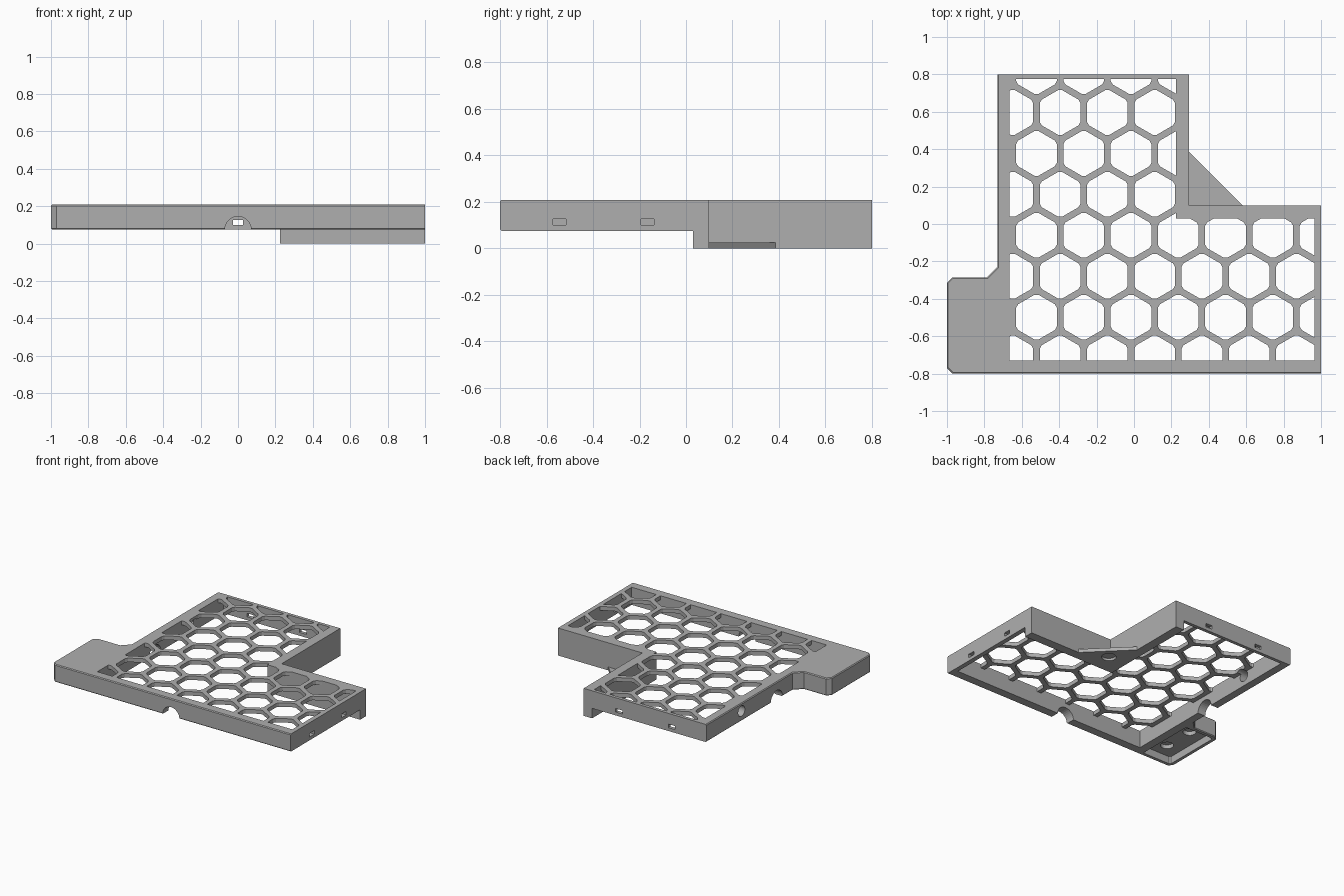
import bpy, bmesh, math
from mathutils import Matrix

cube = bpy.data.objects.get("Cube")
if cube:
    bpy.data.objects.remove(cube, do_unlink=True)

grey = bpy.data.materials.new("plain grey")
grey.use_nodes = True
grey.diffuse_color = (0.43, 0.43, 0.43, 1)
grey.node_tree.nodes["Principled BSDF"].inputs["Base Color"].default_value = (0.43, 0.43, 0.43, 1)


def add_prism(bm, points, low, high):
    """Extrude a flat outline from low to high."""
    face = bm.faces.new([bm.verts.new((x, y, low)) for x, y in points])
    new = bmesh.ops.extrude_face_region(bm, geom=[face])["geom"]
    bmesh.ops.translate(bm, vec=(0, 0, high - low),
                        verts=[v for v in new if isinstance(v, bmesh.types.BMVert)])


def finish(bm, name):
    bmesh.ops.recalc_face_normals(bm, faces=bm.faces[:])
    mesh = bpy.data.meshes.new(name)
    bm.to_mesh(mesh)
    bm.free()
    mesh.materials.append(grey)
    obj = bpy.data.objects.new(name, mesh)
    bpy.context.collection.objects.link(obj)
    return obj


def prism(name, points, low, high):
    bm = bmesh.new()
    add_prism(bm, points, low, high)
    return finish(bm, name)


def box(x0, x1, y0, y1, z0, z1):
    return prism("box_cutter", [(x0, y0), (x1, y0), (x1, y1), (x0, y1)], z0, z1)


def cylinder(centre, radius, length, axis="Z"):
    turn = {"X": Matrix.Rotation(math.pi / 2, 4, "Y"),
            "Y": Matrix.Rotation(math.pi / 2, 4, "X"), "Z": Matrix()}[axis]
    bm = bmesh.new()
    bmesh.ops.create_cone(bm, cap_ends=True, segments=32, radius1=radius, radius2=radius,
                          depth=length, matrix=Matrix.Translation(centre) @ turn)
    return finish(bm, "round_cutter")


def boolean(target, other, operation="DIFFERENCE"):
    """Apply a boolean and drop the helper."""
    mod = target.modifiers.new("cut", "BOOLEAN")
    mod.operation, mod.object, mod.solver = operation, other, "EXACT"
    with bpy.context.temp_override(object=target, active_object=target):
        bpy.ops.object.modifier_apply(modifier=mod.name)
    bpy.data.objects.remove(other, do_unlink=True)


BASE, ROOF, TOP = 0.075, 0.178, 0.208

# Outer shell with a fine chamfer along the front and left edges
outline = [(-0.97, -0.8), (1, -0.8), (1, 0.1), (0.295, 0.1), (0.295, 0.8), (-0.73, 0.8),
           (-0.73, -0.23), (-0.785, -0.285), (-0.97, -0.285), (-1, -0.315), (-1, -0.77)]
bm = bmesh.new()
add_prism(bm, outline, BASE, TOP)
rim = [e for e in bm.edges if abs(e.verts[0].co.z - e.verts[1].co.z) < 0.001
       and (all(v.co.y < -0.76 for v in e.verts) or all(v.co.x < -0.7 for v in e.verts))]
bmesh.ops.bevel(bm, geom=rim, offset=0.006, segments=1, affect="EDGES")
body = finish(bm, "case_cover")

# Deep skirt around the inner corner, and its gusset
skirt = [(0.225, 0.03), (1, 0.03), (1, 0.1), (0.295, 0.1), (0.295, 0.8), (0.225, 0.8)]
boolean(body, prism("skirt", skirt, 0, 0.1), "UNION")
gusset = [(0.27, 0.075), (0.605, 0.075), (0.58, 0.1), (0.295, 0.385), (0.27, 0.41)]
gusset = [(0.28, 0.09), (0.58, 0.09), (0.58, 0.1), (0.295, 0.385), (0.28, 0.385)]
boolean(body, prism("gusset", gusset, 0, 0.026), "UNION")
boolean(body, cylinder((0.38, 0.185, 0), 0.05, 0.036))

# Hollow underside
well = [(-0.665, -0.73), (0.965, -0.73), (0.965, 0.03),
        (0.225, 0.03), (0.225, 0.775), (-0.665, 0.775)]
boolean(body, prism("well", well, -0.1, ROOF))

# Honeycomb openings, trimmed to the well outline
pitch, radius, blunt = 0.2527, 0.1257, 0.1
corners = [(radius * math.sin(i * math.pi / 3), radius * math.cos(i * math.pi / 3))
           for i in range(6)]
cell = []
for i, a in enumerate(corners):
    for b in (corners[i - 1], corners[(i + 1) % 6]):
        cell.append((a[0] + (b[0] - a[0]) * blunt, a[1] + (b[1] - a[1]) * blunt))
bm = bmesh.new()
for row in range(-2, 7):
    cy = -0.498 + row * pitch * math.sqrt(3) / 2
    for col in range(-3, 6):
        cx = -0.016 + (col + (row % 2) / 2) * pitch
        add_prism(bm, [(cx + x, cy + y) for x, y in cell], 0.15, 0.3)
honeycomb = finish(bm, "honeycomb")
boolean(honeycomb, prism("trim", well, 0.12, 0.35), "INTERSECT")
boolean(body, honeycomb)

# Recess under the side tab, with two blind round pockets
recess = [(-0.96, -0.77), (-0.73, -0.77), (-0.73, -0.315), (-0.955, -0.315),
          (-0.97, -0.33), (-0.97, -0.76)]
boolean(body, prism("tab_recess", recess, 0, 0.13))
for y in (-0.66, -0.42):
    boolean(body, cylinder((-0.85, y, 0.13), 0.045, 0.06))

# Cable arches in the front and left walls, and a round hole on the left
boolean(body, cylinder((0, -0.77, BASE), 0.07, 0.14, "Y"))
boolean(body, cylinder((-0.7, -0.04, BASE), 0.07, 0.14, "X"))
boolean(body, cylinder((-0.7, 0.38, 0.15), 0.04, 0.14, "X"))

# Small latch slots in the right and back walls
for y in (-0.545, -0.165):
    boolean(body, box(0.94, 1.1, y - 0.028, y + 0.028, 0.1, 0.127))
for x in (-0.44, 0):
    boolean(body, box(x - 0.028, x + 0.028, 0.75, 0.9, 0.1, 0.127))
